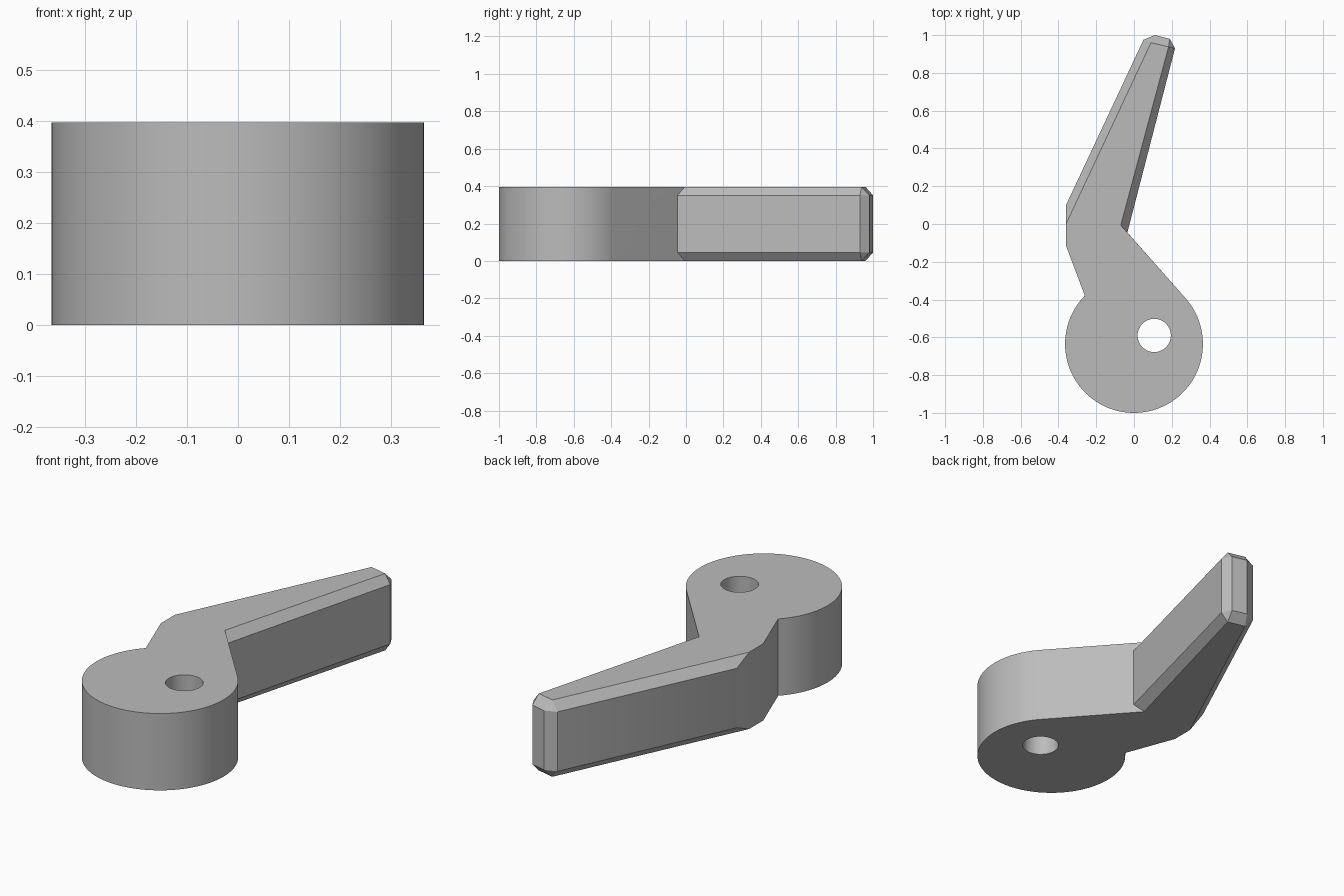
import bpy
import bmesh
from math import cos, sin, radians

cube = bpy.data.objects.get("Cube")
if cube:
    bpy.data.objects.remove(cube, do_unlink=True)

HEIGHT = 0.396
BEVEL = 0.045

grey = bpy.data.materials.new("plain grey")
grey.use_nodes = True
grey.diffuse_color = (0.5, 0.5, 0.5, 1)
grey.node_tree.nodes["Principled BSDF"].inputs["Base Color"].default_value = (0.5, 0.5, 0.5, 1)


def arc(cx, cy, radius, start, end, steps):
    """Points along a counter-clockwise arc, both ends included."""
    angles = [radians(start + (end - start) * i / steps) for i in range(steps + 1)]
    return [(cx + radius * cos(a), cy + radius * sin(a)) for a in angles]


def ring(bm, points, z):
    return [bm.verts.new((x, y, z)) for x, y in points]


def bridge(bm, lower, upper):
    n = len(lower)
    for i in range(n):
        j = (i + 1) % n
        bm.faces.new((lower[i], lower[j], upper[j], upper[i]))


# Round hub, then the arm: widest outline and the chamfered outline of the flats
hub = arc(0, -0.635, 0.365, 135.5, 403, 72)
arm_wide = [(-0.035, -0.045), (0.217, 0.93), (0.19, 0.98), (0.11, 1.0),
            (0.05, 0.975), (-0.36, 0.10), (-0.36, -0.115)]
arm_flat = [(-0.07, -0.006), (0.183, 0.938), (0.183, 0.938), (0.09, 0.96),
            (0.09, 0.96), (-0.36, 0.0), (-0.36, -0.115)]

bm = bmesh.new()

# Outer walls and chamfers
layers = [(arm_flat, 0), (arm_wide, BEVEL), (arm_wide, HEIGHT - BEVEL), (arm_flat, HEIGHT)]
rings = [ring(bm, hub + arm, z) for arm, z in layers]
for lower, upper in zip(rings, rings[1:]):
    bridge(bm, lower, upper)

# Walls of the off-centre pivot hole
hole = arc(0.107, -0.59, 0.088, 0, 360, 48)[:-1]
bridge(bm, ring(bm, hole, HEIGHT), ring(bm, hole, 0))

# Merge the tip corners, then fill the flats around the hole
bmesh.ops.remove_doubles(bm, verts=bm.verts[:], dist=0.0005)
for z in (0, HEIGHT):
    rim = [e for e in bm.edges if e.is_boundary
           and all(abs(v.co.z - z) < 0.001 for v in e.verts)]
    bmesh.ops.triangle_fill(bm, edges=rim, use_beauty=True, normal=(0, 0, 1))
bmesh.ops.recalc_face_normals(bm, faces=bm.faces[:])

mesh = bpy.data.meshes.new("lever_arm")
bm.to_mesh(mesh)
bm.free()
mesh.materials.append(grey)
lever = bpy.data.objects.new("lever_arm", mesh)
bpy.context.collection.objects.link(lever)

# Smooth curved walls, crisp edges elsewhere
bpy.ops.object.select_all(action="DESELECT")
lever.select_set(True)
bpy.context.view_layer.objects.active = lever
bpy.ops.object.shade_smooth_by_angle(angle=radians(30))
